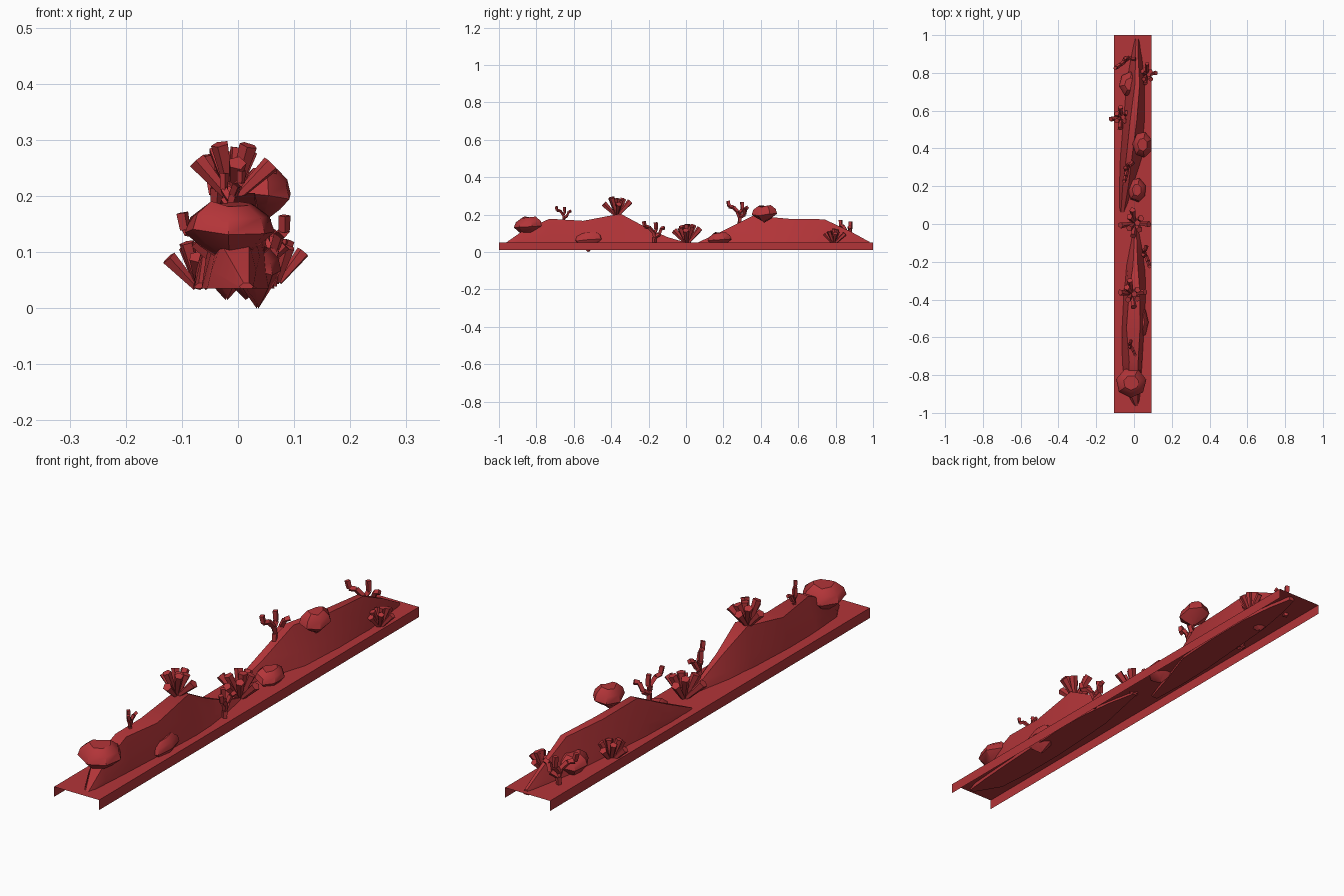
import bpy, bmesh, math, random
from mathutils import Vector, Matrix

if "Cube" in bpy.data.objects:
    bpy.data.objects.remove(bpy.data.objects["Cube"])

random.seed(4)
mat = bpy.data.materials.new("coral_red")
mat.diffuse_color = (0.45, 0.035, 0.04, 1)
mat.use_nodes = True
mat.node_tree.nodes["Principled BSDF"].inputs["Base Color"].default_value = mat.diffuse_color

def finish(name, bm, angle=None):
    bmesh.ops.recalc_face_normals(bm, faces=bm.faces)
    me = bpy.data.meshes.new(name)
    bm.to_mesh(me)
    bm.free()
    me.materials.append(mat)
    ob = bpy.data.objects.new(name, me)
    bpy.context.collection.objects.link(ob)
    if angle:
        bpy.ops.object.select_all(action='DESELECT')
        ob.select_set(True)
        bpy.context.view_layer.objects.active = ob
        bpy.ops.object.shade_smooth_by_angle(angle=math.radians(angle))
    return ob

def loft(bm, rings, cap_start=True, cap_end=True):
    vs = [[bm.verts.new(p) for p in r] for r in rings]
    n = len(vs[0])
    for a, b in zip(vs, vs[1:]):
        for i in range(n):
            j = (i + 1) % n
            bm.faces.new((a[i], a[j], b[j], b[i]))
    if cap_start:
        bm.faces.new(vs[0][::-1])
    if cap_end:
        bm.faces.new(vs[-1])

# Base sheet: flat top with two turned-down sides, open below and at the ends
bm = bmesh.new()
profile = [(-0.105, 0.01), (-0.105, 0.05), (0.092, 0.05), (0.092, 0.01)]
a = [bm.verts.new((x, -1, z)) for x, z in profile]
b = [bm.verts.new((x, 1, z)) for x, z in profile]
for i in range(3):
    bm.faces.new((a[i], b[i], b[i + 1], a[i + 1]))
finish("base_channel", bm)

# Rock ridges: stations are y, left foot, left crest, right crest, right foot, height
def ridge(name, stations):
    bm = bmesh.new()
    loft(bm, [[(l, y, 0.035), ((l + tl) / 2 - 0.005, y, 0.035 + (z - 0.035) * 0.4), (tl, y, z),
               (tr, y, z), ((r + tr) / 2 + 0.005, y, 0.035 + (z - 0.035) * 0.4), (r, y, 0.035)]
              for y, l, tl, tr, r, z in stations])
    finish(name, bm, 40)

ridge("rock_ridge_front", [
    (-0.97, 0.005, 0.01, 0.02, 0.025, 0.045),
    (-0.87, -0.055, -0.03, 0.02, 0.035, 0.115),
    (-0.73, -0.065, -0.025, 0.022, 0.045, 0.178),
    (-0.55, -0.065, -0.04, 0.032, 0.055, 0.167),
    (-0.35, -0.055, -0.025, 0.03, 0.065, 0.205),
    (-0.22, -0.045, -0.005, 0.02, 0.06, 0.135),
    (-0.1, -0.02, 0.0, 0.015, 0.045, 0.08),
    (0.02, 0.005, 0.008, 0.012, 0.02, 0.045)])
ridge("rock_ridge_back", [
    (0.05, -0.075, -0.07, -0.055, -0.05, 0.045),
    (0.2, -0.08, -0.06, -0.03, -0.005, 0.115),
    (0.36, -0.075, -0.04, -0.01, 0.05, 0.195),
    (0.55, -0.06, -0.02, 0.015, 0.06, 0.178),
    (0.74, -0.045, 0.005, 0.03, 0.06, 0.175),
    (0.88, -0.02, 0.008, 0.022, 0.045, 0.11),
    (0.98, 0.005, 0.01, 0.02, 0.025, 0.055)])

# Boulder corals: faceted lumps with a small flat top and a pointed underside
def boulder(i, c, rx, ry, up, down, turn):
    bm = bmesh.new()
    rings = []
    for s, h in ((0.04, -down), (0.65, -down * 0.45), (1, 0), (0.88, up * 0.55), (0.5, up)):
        rings.append([(c[0] + rx * s * math.cos(turn + k * math.tau / 7),
                       c[1] + ry * s * math.sin(turn + k * math.tau / 7),
                       c[2] + h + 0.006 * math.sin(k * 2 + turn)) for k in range(7)])
    loft(bm, rings)
    finish(f"boulder_coral_{i}", bm, 35)

for i, args in enumerate([
        ((-0.015, -0.84, 0.135), 0.082, 0.08, 0.05, 0.055, 0.2),
        ((0.035, -0.52, 0.065), 0.042, 0.085, 0.04, 0.06, 0.9),
        ((0.015, 0.18, 0.065), 0.05, 0.065, 0.037, 0.045, 0.4),
        ((0.045, 0.42, 0.2), 0.053, 0.07, 0.045, 0.04, 1.3),
        ((-0.02, 0.74, 0.08), 0.06, 0.068, 0.04, 0.06, 0.6)]):
    boulder(i, *args)

def segment(bm, p, q, r0, r1, sides, cap):
    p, q = Vector(p), Vector(q)
    rot = (q - p).to_track_quat('Z', 'Y')
    rings = [[c + rot @ Vector((r * math.cos(k * math.tau / sides), r * math.sin(k * math.tau / sides), 0))
              for k in range(sides)] for c, r in ((p, r0), (q, r1))]
    loft(bm, rings, True, cap)

# Tube corals: flaring stalks fanned out from one root
def tubes(i, c, h, count=9):
    bm = bmesh.new()
    for k in range(count):
        tilt = 0.12 if k == 0 else (0.4 if k % 2 else 0.75) + random.uniform(-0.08, 0.08)
        az = k * math.tau / (count - 1) + random.uniform(-0.2, 0.2)
        d = Vector((math.sin(tilt) * math.cos(az), math.sin(tilt) * math.sin(az), math.cos(tilt)))
        root = Vector(c) + d * h * 0.1
        segment(bm, root, root + d * h * random.uniform(0.75, 0.9), h * 0.07, h * 0.15, 5, True)
    finish(f"tube_coral_{i}", bm)

for i, (c, h) in enumerate([((-0.01, -0.37, 0.19), 0.112), ((0.005, 0.005, 0.04), 0.115),
                            ((-0.068, 0.565, 0.03), 0.095), ((0.068, 0.79, 0.04), 0.085)]):
    tubes(i, c, h)

# Branch corals: crooked square twigs from a short trunk, drawn along y then turned
twigs = [[(0, 0, -0.1), (0.0, 0.02, 0.25), (0.05, -0.05, 0.5), (0.1, -0.25, 0.72), (0.15, -0.45, 0.75), (0.15, -0.5, 1)],
         [(0, -0.03, 0.4), (-0.1, 0.1, 0.6), (-0.1, 0.08, 0.95)],
         [(0, 0.02, 0.25), (-0.05, 0.25, 0.4), (0.05, 0.32, 0.65), (0.1, 0.48, 0.7)]]

def branch(i, c, size, turn):
    bm = bmesh.new()
    m = Matrix.Translation(c) @ Matrix.Rotation(turn, 4, 'Z') @ Matrix.Scale(size, 4)
    for path in twigs:
        for p, q in zip(path, path[1:]):
            segment(bm, m @ Vector(p), m @ Vector(q), size * 0.085, size * 0.095, 4, True)
    finish(f"branch_coral_{i}", bm)

for i, (c, s, t) in enumerate([((-0.015, -0.655, 0.16), 0.085, 0.2), ((0.06, -0.17, 0.05), 0.115, 0.1),
                               ((-0.04, 0.285, 0.155), 0.118, -0.5), ((-0.05, 0.865, 0.05), 0.12, -1.2)]):
    branch(i, c, s, t)
